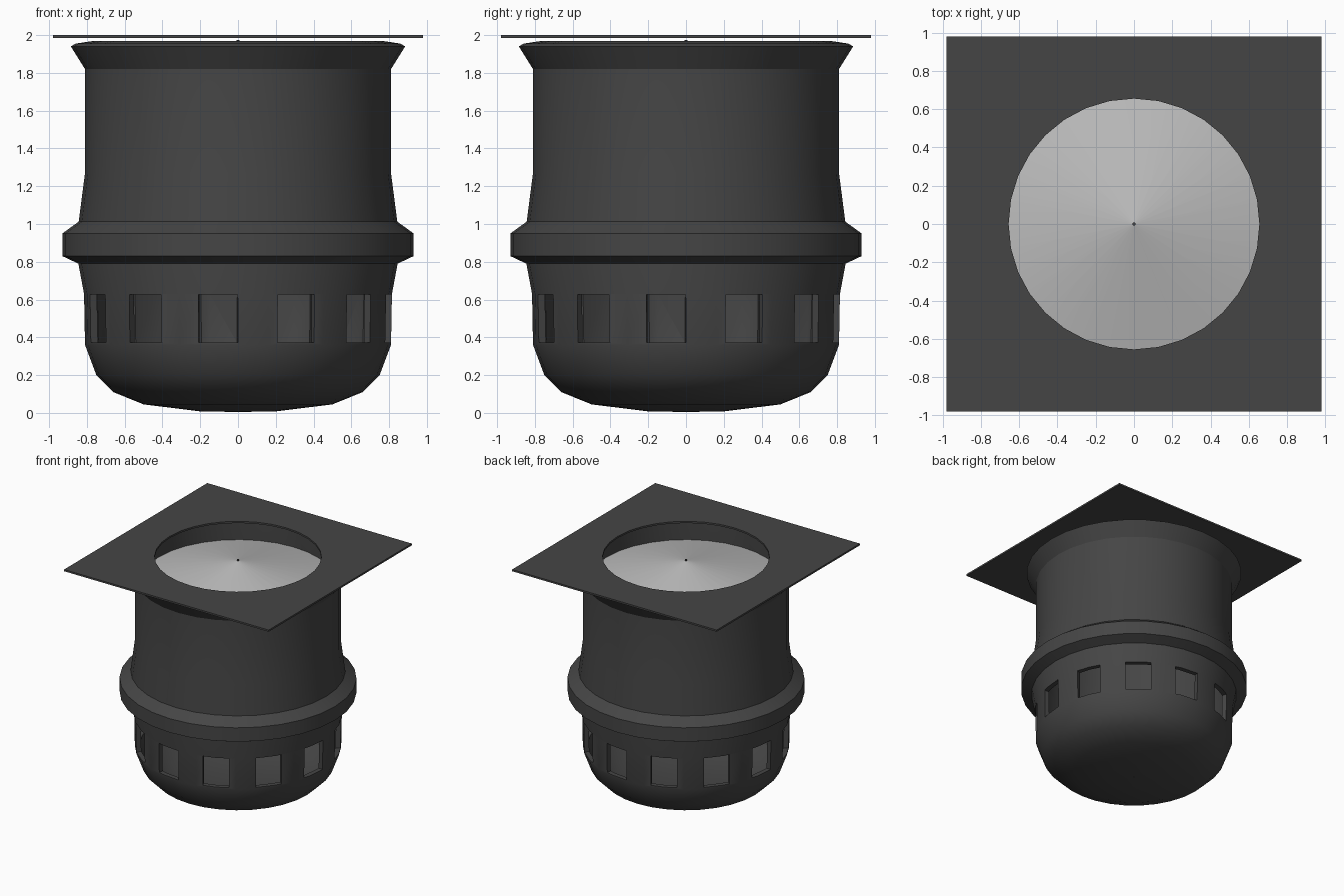
import bpy, bmesh, math

if "Cube" in bpy.data.objects:
    bpy.data.objects.remove(bpy.data.objects["Cube"])


def material(name, value):
    m = bpy.data.materials.new(name)
    m.use_nodes = True
    colour = (value, value, value, 1)
    m.diffuse_color = colour
    m.node_tree.nodes["Principled BSDF"].inputs["Base Color"].default_value = colour
    return m


dark = material("dark grey", 0.06)
pale = material("pale grey", 0.5)


def finish(bm, name, mat, smooth=True):
    bmesh.ops.recalc_face_normals(bm, faces=bm.faces)
    mesh = bpy.data.meshes.new(name)
    bm.to_mesh(mesh)
    bm.free()
    mesh.materials.append(mat)
    ob = bpy.data.objects.new(name, mesh)
    bpy.context.collection.objects.link(ob)
    if smooth:
        shade(ob)
    return ob


def shade(ob):
    bpy.ops.object.select_all(action="DESELECT")
    ob.select_set(True)
    bpy.context.view_layer.objects.active = ob
    bpy.ops.object.shade_smooth_by_angle(angle=math.radians(25))


def lathe(name, profile, mat, sides=32, closed=True, square_from=None, smooth=True):
    """Revolve (radius, z) points; radii above square_from become a square."""
    bm = bmesh.new()
    rings = []
    for i in range(sides):
        a = math.tau * i / sides
        c, s = math.cos(a), math.sin(a)
        ring = []
        for r, z in profile:
            if square_from and r > square_from:
                r /= max(abs(c), abs(s))
            ring.append(bm.verts.new((r * c, r * s, z)))
        rings.append(ring)
    n = len(profile)
    for i in range(sides):
        p, q = rings[i], rings[(i + 1) % sides]
        for j in range(n if closed else n - 1):
            k = (j + 1) % n
            bm.faces.new((p[j], q[j], q[k], p[k]))
    return finish(bm, name, mat, smooth)


# Hollow housing: outside from the bottom up, then back down the inside
outer = [(0.006, 0.005), (0.2, 0.008), (0.5, 0.045), (0.66, 0.11), (0.75, 0.2),
         (0.81, 0.36), (0.815, 0.63), (0.845, 0.79), (0.845, 1.0), (0.81, 1.27),
         (0.81, 1.82), (0.885, 1.94), (0.86, 1.955), (0.76, 1.97)]
inner = [(0.76, 1.27), (0.79, 1.0), (0.79, 0.79), (0.775, 0.63), (0.77, 0.36),
         (0.71, 0.22), (0.62, 0.14), (0.48, 0.085), (0.2, 0.05), (0.006, 0.045)]
housing = lathe("housing", outer + inner, dark)

# Window openings around the lower housing
bm = bmesh.new()
for i in range(12):
    a = math.radians(30 * i - 7.5)
    verts = bmesh.ops.create_cube(bm, size=1)["verts"]
    for v in verts:
        x, y, z = 0.8 + 0.2 * v.co.x, 0.21 * v.co.y, 0.5 + 0.255 * v.co.z
        v.co = (x * math.cos(a) - y * math.sin(a),
                x * math.sin(a) + y * math.cos(a), z)
cutter = finish(bm, "window_cutter", dark, False)
cutter.hide_render = True
cut = housing.modifiers.new("windows", "BOOLEAN")
cut.operation = "DIFFERENCE"
cut.solver = "EXACT"
cut.object = cutter
bpy.context.view_layer.objects.active = housing
bpy.ops.object.modifier_apply(modifier=cut.name)
bpy.data.objects.remove(cutter)

# Raised belt
lathe("belt", [(0.82, 0.79), (0.845, 0.79), (0.93, 0.83), (0.93, 0.95),
               (0.84, 1.015), (0.82, 1.015)], dark)

# Shallow conical lens with a small pin at its centre
lathe("lens", [(0.77, 1.79), (0.008, 1.965)], pale, closed=False)
lathe("lens_pin", [(0.001, 1.95), (0.009, 1.95), (0.009, 1.975), (0.001, 1.975)], dark, 8)

# Square top plate with a round opening
plate = lathe("top_plate", [(0.655, 1.985), (0.98, 1.985), (0.98, 2.0), (0.655, 2.0)],
              dark, square_from=0.9, smooth=False)
